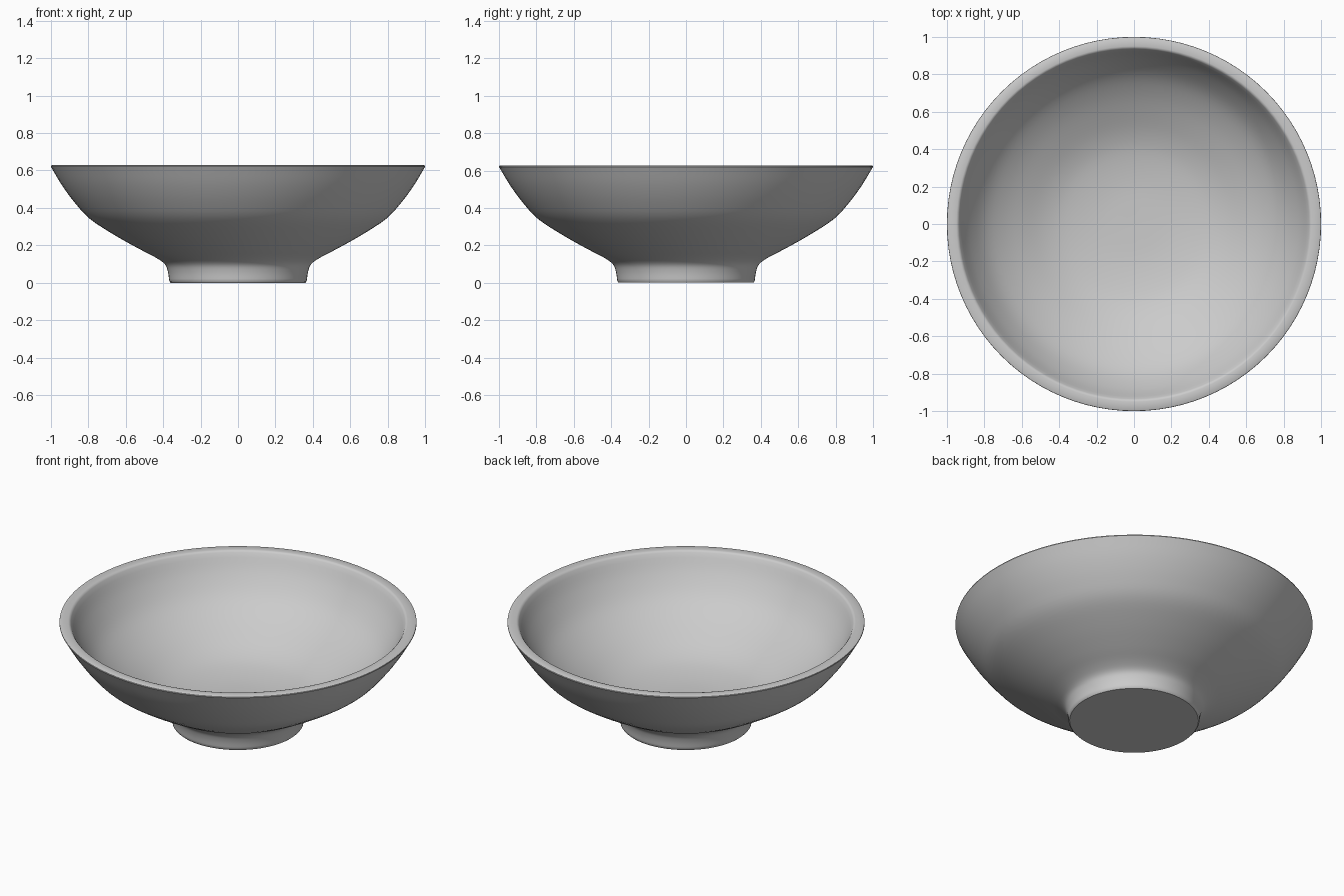
import bpy, bmesh, math
from mathutils import Vector

SEGMENTS = 96

if "Cube" in bpy.data.objects:
    bpy.data.objects.remove(bpy.data.objects["Cube"], do_unlink=True)


def make_material(name, color):
    mat = bpy.data.materials.new(name)
    mat.use_nodes = True
    mat.diffuse_color = color
    mat.node_tree.nodes["Principled BSDF"].inputs["Base Color"].default_value = color
    return mat


def smooth_path(points, steps=4):
    """Catmull-Rom curve through (radius, height) points."""
    p = [Vector(q) for q in points]
    p = [2 * p[0] - p[1]] + p + [2 * p[-1] - p[-2]]
    path = []
    for a, b, c, d in zip(p, p[1:], p[2:], p[3:]):
        for i in range(steps):
            t = i / steps
            path.append(0.5 * (2 * b + (c - a) * t + (2 * a - 5 * b + 4 * c - d) * t ** 2
                               + (3 * b - a - 3 * c + d) * t ** 3))
    return path + [p[-2]]


def lathe(name, profile, material):
    bm = bmesh.new()
    verts = [bm.verts.new((r, 0, z)) for r, z in profile]
    edges = [bm.edges.new(pair) for pair in zip(verts, verts[1:])]
    bmesh.ops.spin(bm, geom=verts + edges, cent=(0, 0, 0), axis=(0, 0, 1),
                   angle=math.tau, steps=SEGMENTS, use_duplicate=False)
    bmesh.ops.remove_doubles(bm, verts=bm.verts, dist=0.0005)
    bmesh.ops.recalc_face_normals(bm, faces=bm.faces)
    mesh = bpy.data.meshes.new(name)
    bm.to_mesh(mesh)
    bm.free()
    mesh.materials.append(material)
    obj = bpy.data.objects.new(name, mesh)
    bpy.context.collection.objects.link(obj)
    bpy.ops.object.select_all(action="DESELECT")
    obj.select_set(True)
    bpy.context.view_layer.objects.active = obj
    bpy.ops.object.shade_smooth_by_angle(angle=math.radians(35))
    return obj


# Flat base, flared foot and outer wall
base = [(0, 0), (0.36, 0)]
outer = smooth_path([(0.367, 0.008), (0.375, 0.06), (0.392, 0.1), (0.44, 0.135), (0.53, 0.182),
                     (0.66, 0.255), (0.79, 0.34), (0.87, 0.425), (0.94, 0.52), (1.0, 0.62)])

# Flat rim with softened edges
rim = [(0.999, 0.625), (0.994, 0.628), (0.95, 0.628), (0.942, 0.626)]

# Rounded hollow running down to a shallow floor
inner = smooth_path([(0.935, 0.618), (0.88, 0.515), (0.8, 0.41), (0.7, 0.33), (0.58, 0.26),
                     (0.47, 0.208), (0.36, 0.176), (0.2, 0.155), (0, 0.15)])

lathe("bowl", base + [tuple(p) for p in outer] + rim + [tuple(p) for p in inner],
      make_material("pale grey clay", (0.6, 0.6, 0.6, 1)))
